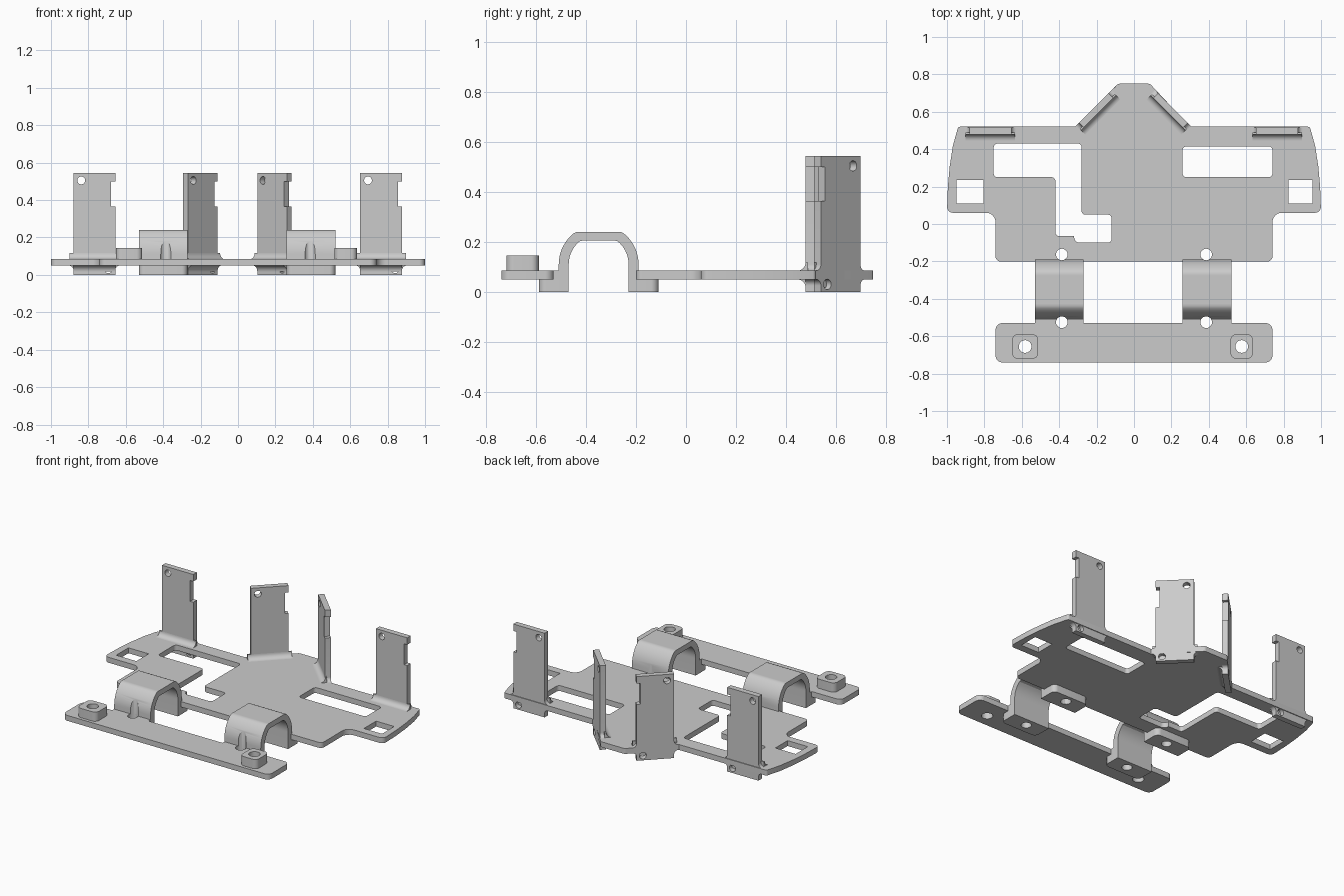
import bpy, bmesh
from math import sin, cos, pi, tan
from mathutils import Vector, Matrix

old = bpy.data.objects.get("Cube")
if old:
    bpy.data.objects.remove(old, do_unlink=True)

grey = bpy.data.materials.new("plain grey")
grey.use_nodes = True
grey.diffuse_color = (0.6, 0.6, 0.6, 1)
grey.node_tree.nodes["Principled BSDF"].inputs["Base Color"].default_value = (0.6, 0.6, 0.6, 1)


def rounded(corners, steps=6):
    """Outline from (u, v, radius) corners, rounding those with a radius."""
    out = []
    for i, c in enumerate(corners):
        p = Vector(c[:2])
        r = c[2] if len(c) > 2 else 0
        if not r:
            out.append(p)
            continue
        a = (Vector(corners[i - 1][:2]) - p).normalized()
        b = (Vector(corners[(i + 1) % len(corners)][:2]) - p).normalized()
        half = a.angle(b) / 2
        centre = p + (a + b).normalized() * r / sin(half)
        start = p + a * r / tan(half) - centre
        end = p + b * r / tan(half) - centre
        for k in range(steps + 1):
            out.append(centre + start.lerp(end, k / steps).normalized() * r)
    return out


def box(x0, x1, y0, y1, r=0):
    return rounded([(x0, y0, r), (x1, y0, r), (x1, y1, r), (x0, y1, r)])


def circle(u, v, r, n=24):
    return [Vector((u + r * cos(2 * pi * k / n), v + r * sin(2 * pi * k / n))) for k in range(n)]


def slab(name, outlines, depth, origin, u=(1, 0, 0), v=(0, 1, 0)):
    """Flat part: first outline is the edge, the rest are holes; centred on its depth."""
    curve = bpy.data.curves.new(name, 'CURVE')
    curve.dimensions = '2D'
    curve.fill_mode = 'BOTH'
    curve.extrude = depth / 2
    for pts in outlines:
        spline = curve.splines.new('POLY')
        spline.points.add(len(pts) - 1)
        for sp, p in zip(spline.points, pts):
            sp.co = (p.x, p.y, 0, 1)
        spline.use_cyclic_u = True
    tmp = bpy.data.objects.new(name + " curve", curve)
    bpy.context.collection.objects.link(tmp)
    deps = bpy.context.evaluated_depsgraph_get()
    mesh = bpy.data.meshes.new_from_object(tmp.evaluated_get(deps))
    bpy.data.objects.remove(tmp, do_unlink=True)
    u, v = Vector(u).normalized(), Vector(v).normalized()
    turn = Matrix((u, v, u.cross(v))).transposed().to_4x4()
    mesh.transform(Matrix.Translation(origin) @ turn)
    bm = bmesh.new()
    bm.from_mesh(mesh)
    bmesh.ops.remove_doubles(bm, verts=bm.verts, dist=0.0001)
    bmesh.ops.recalc_face_normals(bm, faces=bm.faces)
    bm.to_mesh(mesh)
    bm.free()
    mesh.materials.clear()
    mesh.materials.append(grey)
    obj = bpy.data.objects.new(name, mesh)
    bpy.context.collection.objects.link(obj)
    return obj


parts, drilled = [], []
low, top = 0.05, 0.085
thick, mid = top - low, (top + low) / 2

# Main plate with windows
half = [(0.085, 0.75, 0.02), (0.3, 0.52), (0.94, 0.52, 0.015), (0.968, 0.42), (0.985, 0.31),
        (0.995, 0.2), (1.0, 0.06, 0.03), (0.74, 0.06, 0.05), (0.74, -0.2, 0.025)]
edge = half + [(-c[0],) + c[1:] for c in reversed(half)]
step_window = rounded([(-0.75, 0.43, 0.02), (-0.28, 0.43, 0.02), (-0.28, 0.05, 0.02),
                       (-0.12, 0.05, 0.02), (-0.12, -0.1, 0.02), (-0.32, -0.1, 0.03),
                       (-0.32, -0.065), (-0.42, -0.065, 0.02), (-0.42, 0.25, 0.02),
                       (-0.75, 0.25, 0.02)])
drilled.append(slab("main_plate", [rounded(edge), step_window,
                                   box(0.26, 0.74, 0.25, 0.415, 0.02),
                                   box(-0.95, -0.805, 0.11, 0.235),
                                   box(0.825, 0.955, 0.11, 0.235)], thick, (0, 0, mid)))

# Front bar and its screw bosses
bosses = [(-0.582, 0.07), (0.576, 0.06)]
screw_y = -0.655
drilled.append(slab("front_bar", [box(-0.74, 0.74, -0.74, -0.53, 0.035)]
                    + [circle(x, screw_y, 0.034) for x, w in bosses], thick, (0, 0, mid)))
for (x, w), side in zip(bosses, ("right", "left")):
    parts.append(slab(side + "_boss", [box(x - w, x + w, screw_y - 0.065, screw_y + 0.065, 0.03),
                                       circle(x, screw_y, 0.034)], 0.06, (0, 0, top + 0.03)))


# Arches joining the bar to the plate
def arch_line(r, crown):
    arc = [Vector((-0.35 - r * cos(pi * k / 32), min(0.11 + r * sin(pi * k / 32), crown)))
           for k in range(33)]
    return [Vector((-0.35 - r, 0))] + arc + [Vector((-0.35 + r, 0))]


for x, side in ((-0.4, "right"), (0.39, "left")):
    a, b = x - 0.13, x + 0.13
    drilled.append(slab(side + "_arch", [arch_line(0.16, 0.24) + arch_line(0.12, 0.205)[::-1]],
                        0.26, (x, 0, 0), (0, 1, 0), (0, 0, 1)))
    drilled.append(slab(side + "_arch_bridge", [box(a, b, -0.53, -0.49)], thick, (0, 0, mid)))
    # Feet below the bar and the plate
    front = [(a, -0.59, 0.03), (b, -0.59, 0.03), (b, -0.49), (a, -0.49)]
    back = [(a, -0.21), (b, -0.21), (b, -0.11, 0.03), (a, -0.11, 0.03)]
    for foot, name in ((front, "_front_foot"), (back, "_back_foot")):
        drilled.append(slab(side + name, [rounded(foot)], low, (0, 0, low / 2)))

# Vertical holes through the arch roots
for x in (-0.386, 0.386):
    for y in (-0.525, -0.163):
        drill = slab("drill", [circle(x, y, 0.031)], 0.6, (0, 0, 0.1))
        drill.hide_render = True
        for obj in drilled:
            xs = [v.co.x for v in obj.data.vertices]
            ys = [v.co.y for v in obj.data.vertices]
            if min(xs) > x + 0.04 or max(xs) < x - 0.04 or min(ys) > y + 0.04 or max(ys) < y - 0.04:
                continue
            mod = obj.modifiers.new("hole", 'BOOLEAN')
            mod.operation = 'DIFFERENCE'
            mod.solver = 'EXACT'
            mod.object = drill
            deps = bpy.context.evaluated_depsgraph_get()
            cut = bpy.data.meshes.new_from_object(obj.evaluated_get(deps))
            obj.modifiers.clear()
            obj.data = cut
        bpy.data.objects.remove(drill, do_unlink=True)
parts += drilled

# Upright tabs: notched on one edge, flared where they meet the plate
w = 0.112
flare = [(w, top, 0.025), (w + 0.04, top), (w + 0.05, low), (w, low, 0.025), (w, 0)]
upright = rounded([(-w, 0.545), (w, 0.545), (w, 0.5), (w - 0.022, 0.5), (w - 0.022, 0.365),
                   (w, 0.365)] + flare + [(-c[0],) + c[1:] for c in reversed(flare)])
holes = [circle(-0.07, 0.505, 0.021), circle(0.075, 0.03, 0.021)]
up = (0, 0, 1)
spots = [("right_outer", -0.768, 0.497, (1, 0, 0)), ("right_inner", -0.202, 0.607, (1, 1, 0)),
         ("left_inner", 0.195, 0.607, (1, -1, 0)), ("left_outer", 0.765, 0.497, (1, 0, 0))]
for name, x, y, along in spots:
    parts.append(slab(name + "_upright", [upright] + holes, 0.036, (x, y, 0), along, up))
    # Concave fillets on the inner face, above and below the plate
    inward = Vector(along).normalized().cross(Vector(up))
    r = 0.032
    for z, s, label in ((top, 1, "_upper_fillet"), (low, -1, "_lower_fillet")):
        cove = rounded([(0, 0, r), (r, 0), (r, -s * 0.01), (-0.01, -s * 0.01), (-0.01, s * r), (0, s * r)])
        parts.append(slab(name + label, [cove], 2 * w + (0.04 if s > 0 else 0),
                          Vector((x, y, z)) + inward * 0.018, inward, up))

# Smooth the round walls, keep edges crisp
bpy.ops.object.select_all(action='DESELECT')
for obj in parts:
    obj.select_set(True)
bpy.context.view_layer.objects.active = parts[0]
bpy.ops.object.shade_smooth_by_angle(angle=0.5)
